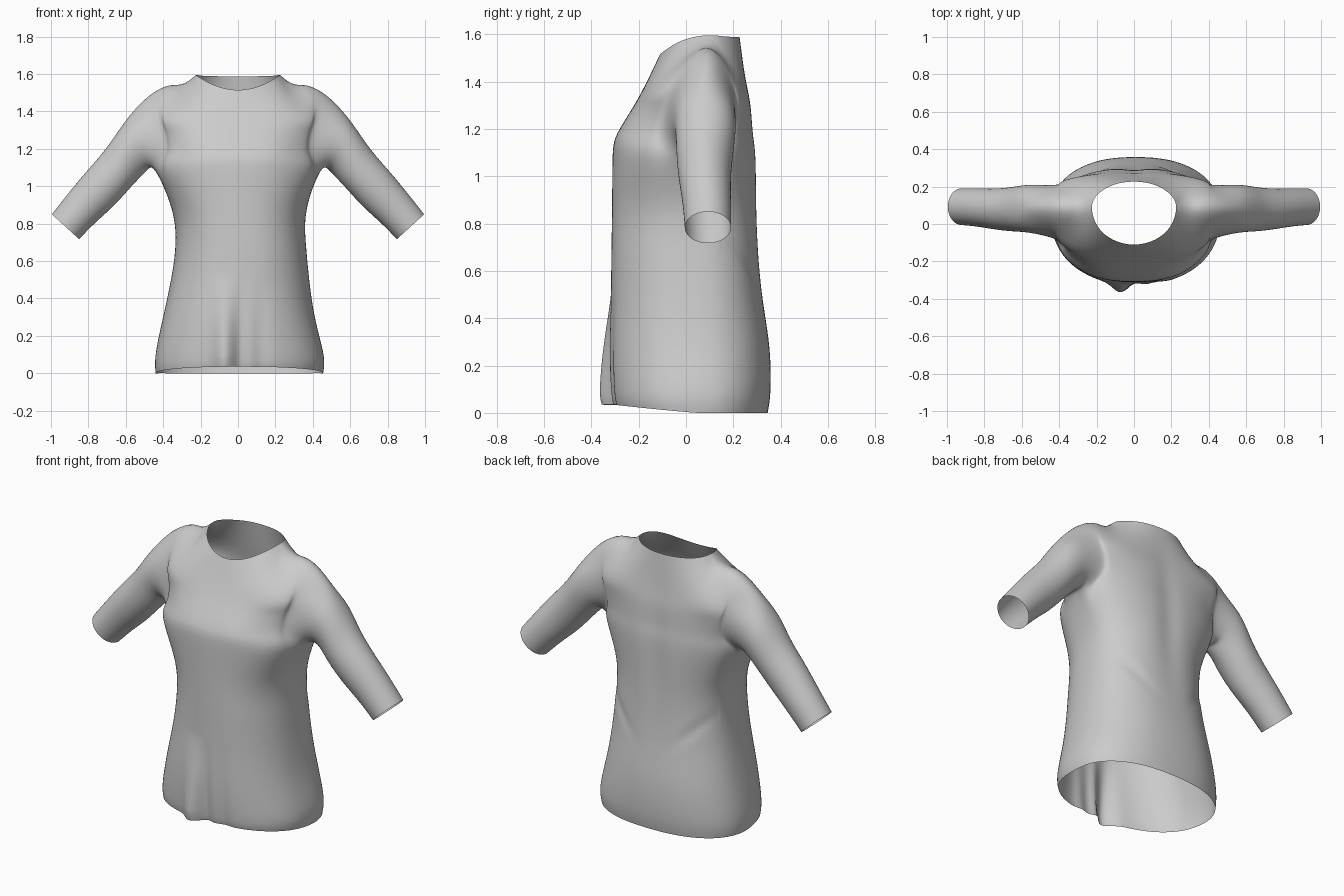
import bpy, bmesh
from math import sin, cos, pi, exp, radians
from mathutils import Vector

cube = bpy.data.objects.get("Cube")
if cube:
    bpy.data.objects.remove(cube, do_unlink=True)

N = 24                 # columns around the torso
HALF = N // 2
SHOULDER = (1, 2, 3, 9, 10, 11)   # columns meeting in the shoulder seam
points, quads = {}, []


def spread(value, power=0.86):
    return (1 if value >= 0 else -1) * abs(value) ** power


# Torso below the armpits: height, right x, left x, front y, back y
lower = [
    (0.00, -0.44, 0.455, -0.31, 0.345),
    (0.10, -0.44, 0.457, -0.32, 0.357),
    (0.28, -0.405, 0.415, -0.325, 0.352),
    (0.48, -0.362, 0.383, -0.318, 0.325),
    (0.68, -0.335, 0.364, -0.315, 0.308),
    (0.88, -0.355, 0.368, -0.312, 0.302),
    (1.08, -0.44, 0.44, -0.31, 0.298),
]
SIDE_Y = 0.055
for i, (z, right, left, front, back) in enumerate(lower):
    for k in range(N):
        t = 2 * pi * k / N
        x = (left + right) / 2 + (left - right) / 2 * spread(cos(t))
        depth = SIDE_Y - front if sin(t) > 0 else back - SIDE_Y
        y = SIDE_Y - depth * spread(sin(t))
        lift = 0.035 * max(0, sin(t)) if i == 0 else 0
        points[i, k] = Vector((x, y, z + lift))

# Chest and back panels: height, edge x, front edge y, front y, back edge y, back y
upper = [
    (1.18, 0.405, -0.09, -0.29, 0.19, 0.285),
    (1.29, 0.415, -0.075, -0.225, 0.21, 0.275),
    (1.40, 0.44, -0.03, -0.165, 0.18, 0.255),
]
ARM = len(lower) - 1
TOP = len(lower) + len(upper)
for i, (z, edge, front_edge, front, back_edge, back) in enumerate(upper, len(lower)):
    for j in range(1, HALF):
        s = spread(cos(pi * j / HALF) / cos(pi / HALF))
        f = abs(s) ** 3
        points[i, j] = Vector((edge * s, front + (front_edge - front) * f, z))
        points[i, N - j] = Vector((edge * s, back + (back_edge - back) * f, z))

# Shoulder seams and neckline
for j, x, z in ((1, 0.47, 1.49), (2, 0.35, 1.545), (3, 0.225, 1.595)):
    points[TOP, j] = Vector((x, 0.087, z))
    points[TOP, HALF - j] = Vector((-x, 0.087, z))
for j in range(4, 9):
    a = radians(30 * (j - 3))
    points[TOP, j] = Vector((0.225 * cos(a), 0.087 - 0.197 * sin(a), 1.595 - 0.08 * sin(a) ** 2))
    points[TOP, N - j] = Vector((0.225 * cos(a), 0.087 + 0.14 * sin(a), 1.595 - 0.008 * sin(a)))


def key(i, k):
    k %= N
    if i == TOP and k > HALF and N - k in SHOULDER:
        k = N - k
    return i, k


for i in range(TOP):
    for k in range(N):
        if i >= ARM and k in (0, HALF - 1, HALF, N - 1):
            continue   # armholes
        quads.append((key(i, k), key(i, k + 1), key(i + 1, k + 1), key(i + 1, k)))

# Sleeves: upper edge x z, lower edge x z, front y, back y
sleeve = [
    (0.59, 1.36, 0.49, 1.08, -0.05, 0.21),
    (0.70, 1.21, 0.565, 1.005, -0.04, 0.20),
    (0.80, 1.09, 0.66, 0.90, -0.03, 0.19),
    (0.90, 0.97, 0.755, 0.812, -0.015, 0.19),
    (0.995, 0.85, 0.85, 0.717, -0.005, 0.19),
]
rows = range(TOP - 1, ARM - 1, -1)
for side in (1, -1):
    col = 1 if side == 1 else HALF - 1
    under = 0 if side == 1 else HALF
    loop = [(TOP, col)] + [(i, col) for i in rows] + [(ARM, under)]
    loop += [(i, N - col) for i in reversed(rows)]
    n = len(loop)
    for r, (ux, uz, lx, lz, front, back) in enumerate(sleeve):
        ring = []
        for k in range(n):
            t = 2 * pi * k / n
            x = (ux + lx) / 2 + (ux - lx) / 2 * cos(t)
            z = (uz + lz) / 2 + (uz - lz) / 2 * cos(t)
            y = (front + back) / 2 - (back - front) / 2 * sin(t)
            name = ("sleeve", side, r, k)
            points[name] = Vector((side * x, y, z))
            ring.append(name)
        for k in range(n):
            m = (k + 1) % n
            quads.append((loop[k], loop[m], ring[m], ring[k]))
        loop = ring

# Garment cage
order = {name: index for index, name in enumerate(points)}
target = list(points.values())
mesh = bpy.data.meshes.new("shirt_cage")
mesh.from_pydata(target, [], [[order[q] for q in quad] for quad in quads])
bm = bmesh.new()
bm.from_mesh(mesh)
bmesh.ops.recalc_face_normals(bm, faces=bm.faces)
bm.to_mesh(mesh)
bm.free()
shirt = bpy.data.objects.new("shirt", mesh)
bpy.context.collection.objects.link(shirt)
smooth = shirt.modifiers.new("smooth_cloth", 'SUBSURF')
smooth.levels = smooth.render_levels = 3

# Fit the cage so that the smooth cloth passes through the chosen points
for step in range(5):
    bpy.context.view_layer.update()
    done = shirt.evaluated_get(bpy.context.evaluated_depsgraph_get()).data
    moves = [p - done.vertices[i].co for i, p in enumerate(target)]
    for v, move in zip(mesh.vertices, moves):
        v.co += move
    mesh.update()
bpy.context.view_layer.update()
graph = bpy.context.evaluated_depsgraph_get()
cloth = bpy.data.meshes.new_from_object(shirt.evaluated_get(graph))
cloth.name = "shirt"
shirt.modifiers.clear()
shirt.data = cloth


def bump(value, centre, width):
    return exp(-((value - centre) / width) ** 2)


# Cloth folds: front hem pleat, spine hollow, slanted waist creases
for v in cloth.vertices:
    x, y, z = v.co
    if abs(x) > 0.42:
        continue
    if y < -0.15:
        fade = max(0, min(1, 1.2 * (1 - z / 0.52)))
        v.co.y -= fade * (0.05 * bump(x, -0.075, 0.055) - 0.02 * bump(x, 0.012, 0.03))
        v.co.y += fade * 0.012 * bump(x, 0.12, 0.04)
    elif y > 0.15:
        v.co.y -= 0.012 * bump(x, 0, 0.07) * bump(z, 1.0, 0.35)
        for side in (1, -1):
            v.co.y -= 0.008 * bump(z - 0.9 * side * x, 0.4, 0.04) * bump(side * x, 0.24, 0.1)

# Cloth colour
grey = bpy.data.materials.new("light_grey_cloth")
grey.use_nodes = True
colour = (0.6, 0.6, 0.6, 1)
grey.diffuse_color = colour
grey.node_tree.nodes["Principled BSDF"].inputs["Base Color"].default_value = colour
cloth.materials.clear()
cloth.materials.append(grey)
for face in cloth.polygons:
    face.use_smooth = True
    face.material_index = 0
